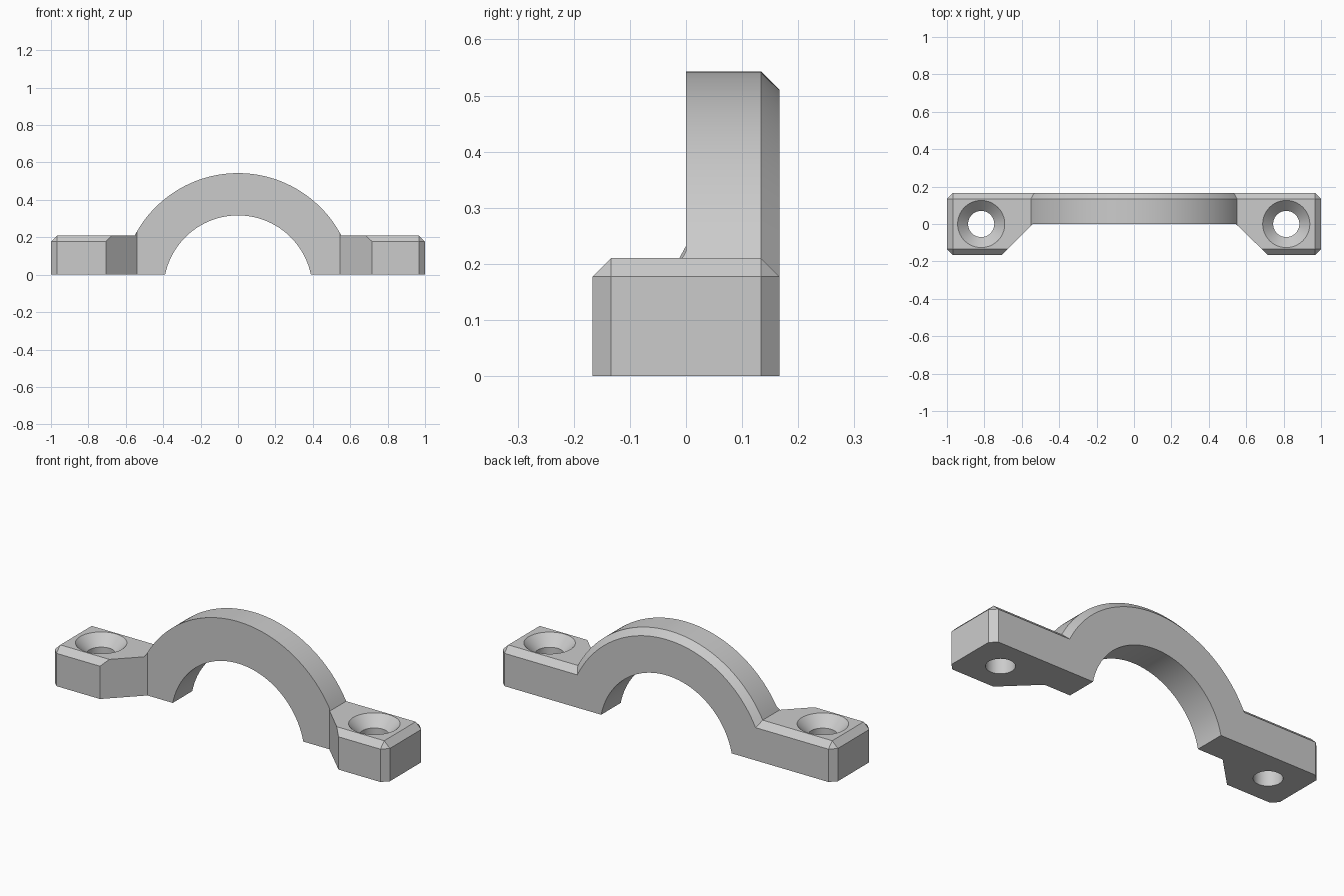
import bpy, bmesh, math

if "Cube" in bpy.data.objects:
    bpy.data.objects.remove(bpy.data.objects["Cube"])

HALF_DEPTH, TAB_TOP, CHAMFER = 0.167, 0.21, 0.033
CENTRE_Z, R_IN, R_OUT = -0.081, 0.398, 0.624
STEPS = 64

grey = bpy.data.materials.new("light grey")
grey.use_nodes = True
grey.diffuse_color = (0.6, 0.6, 0.6, 1)
grey.node_tree.nodes["Principled BSDF"].inputs["Base Color"].default_value = (0.6, 0.6, 0.6, 1)


def arc(radius, z_end):
    """Points of an arc over the top, from right to left, ending at z_end."""
    a = math.asin((z_end - CENTRE_Z) / radius)
    angles = [a + (math.pi - 2 * a) * i / STEPS for i in range(STEPS + 1)]
    return [(radius * math.cos(t), CENTRE_Z + radius * math.sin(t)) for t in angles]


def prism(points, offset):
    """Closed solid from a flat outline of 3D points swept by offset."""
    bm = bmesh.new()
    face = bm.faces.new([bm.verts.new(p) for p in points])
    moved = bmesh.ops.extrude_face_region(bm, geom=[face], use_keep_orig=True)["geom"]
    bmesh.ops.translate(bm, vec=offset, verts=[g for g in moved if isinstance(g, bmesh.types.BMVert)])
    bmesh.ops.recalc_face_normals(bm, faces=bm.faces)
    return bm


def make_object(name, bm):
    mesh = bpy.data.meshes.new(name)
    bm.to_mesh(mesh)
    bm.free()
    mesh.materials.append(grey)
    obj = bpy.data.objects.new(name, mesh)
    bpy.context.collection.objects.link(obj)
    return obj


def lathe(name, profile, x):
    """Turned cutter around a vertical axis at x; profile is (radius, z)."""
    bm = bmesh.new()
    rings = [[bm.verts.new((x + r * math.cos(math.tau * i / STEPS), r * math.sin(math.tau * i / STEPS), z))
              for i in range(STEPS)] for r, z in profile]
    for low, high in zip(rings, rings[1:]):
        for i in range(STEPS):
            j = (i + 1) % STEPS
            bm.faces.new((low[i], low[j], high[j], high[i]))
    bm.faces.new(rings[0])
    bm.faces.new(rings[-1])
    bmesh.ops.recalc_face_normals(bm, faces=bm.faces)
    return make_object(name, bm)


# Arch with a tab on each side, as one swept front profile
outline = [(1, 0), (1, TAB_TOP)] + arc(R_OUT, TAB_TOP) + [(-1, TAB_TOP), (-1, 0)]
outline += reversed(arc(R_IN, 0))
bm = prism([(x, -HALF_DEPTH, z) for x, z in outline], (0, 2 * HALF_DEPTH, 0))


# Chamfer the outer outline front and back, and the top of each end
def is_chamfered(edge):
    a, b = (v.co for v in edge.verts)
    if abs(a.y - b.y) > 0.01:
        return abs(a.x) > 0.99 and a.z > 0.1
    return all(math.hypot(p.x, p.z - CENTRE_Z) > R_OUT - 0.001 for p in (a, b))


bmesh.ops.bevel(bm, geom=[e for e in bm.edges if is_chamfered(e)], offset=CHAMFER,
                offset_type='OFFSET', segments=1, profile=0.5, affect='EDGES')
bmesh.ops.recalc_face_normals(bm, faces=bm.faces)
clamp = make_object("pipe_clamp_bracket", bm)

# Front recess with slanted sides, leaving the tabs proud of the arch
recess = make_object("front_recess_cutter", prism(
    [(-0.54, 0, -0.1), (0.545, 0, -0.1), (0.751, -0.2, -0.1), (-0.74, -0.2, -0.1)], (0, 0, 1)))

# Countersunk screw holes
screw = [(0.07, -0.1), (0.07, TAB_TOP - 0.056), (0.126, TAB_TOP), (0.126, 0.4)]
cutters = [recess, lathe("right_hole_cutter", screw, -0.817), lathe("left_hole_cutter", screw, 0.814)]

bpy.context.view_layer.objects.active = clamp
for cutter in cutters:
    cutter.hide_render = True
    mod = clamp.modifiers.new("cut", 'BOOLEAN')
    mod.operation, mod.solver, mod.object = 'DIFFERENCE', 'EXACT', cutter
    bpy.ops.object.modifier_apply(modifier=mod.name)
    bpy.data.objects.remove(cutter)

bpy.ops.object.select_all(action='DESELECT')
clamp.select_set(True)
bpy.ops.object.shade_smooth_by_angle(angle=math.radians(20))
